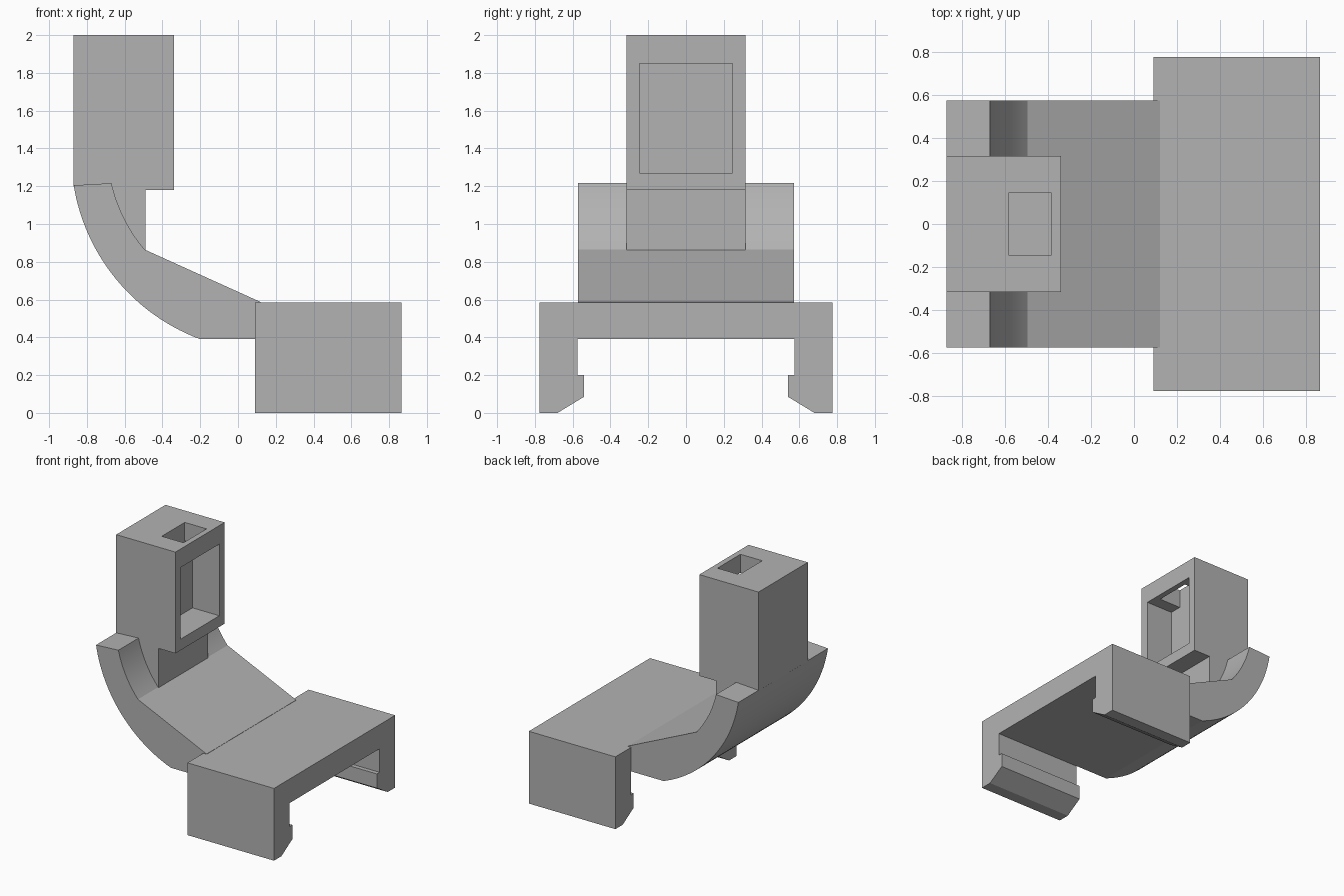
import bpy, bmesh, math
from mathutils import Vector

cube = bpy.data.objects.get("Cube")
if cube:
    bpy.data.objects.remove(cube, do_unlink=True)

grey = bpy.data.materials.new("plain grey")
grey.use_nodes = True
colour = (0.45, 0.45, 0.45, 1)
grey.diffuse_color = colour
grey.node_tree.nodes["Principled BSDF"].inputs["Base Color"].default_value = colour


def extrude(name, points, direction):
    """Make a solid by sweeping a closed outline along a direction."""
    bm = bmesh.new()
    face = bm.faces.new([bm.verts.new(p) for p in points])
    moved = bmesh.ops.extrude_face_region(bm, geom=[face])["geom"]
    verts = [g for g in moved if isinstance(g, bmesh.types.BMVert)]
    bmesh.ops.translate(bm, verts=verts, vec=Vector(direction))
    bmesh.ops.recalc_face_normals(bm, faces=bm.faces)
    mesh = bpy.data.meshes.new(name)
    bm.to_mesh(mesh)
    bm.free()
    mesh.materials.append(grey)
    obj = bpy.data.objects.new(name, mesh)
    bpy.context.collection.objects.link(obj)
    return obj


def side_profile(name, outline, half_width):
    points = [(x, -half_width, z) for x, z in outline]
    return extrude(name, points, (0, 2 * half_width, 0))


def arc(start, end, centre, steps=28):
    """Circular points running from start to end about a centre."""
    a, b = Vector(start) - Vector(centre), Vector(end) - Vector(centre)
    a0, a1 = (math.atan2(v.y, v.x) % math.tau for v in (a, b))
    result = []
    for i in range(steps + 1):
        t = i / steps
        angle, r = a0 + (a1 - a0) * t, a.length + (b.length - a.length) * t
        result.append((centre[0] + r * math.cos(angle), centre[1] + r * math.sin(angle)))
    return result


def select_only(obj):
    bpy.ops.object.select_all(action="DESELECT")
    obj.select_set(True)
    bpy.context.view_layer.objects.active = obj


# Curved arm with a sloping web that runs into the clip
centre = (0.164, 1.375)
outline = arc((-0.87, 1.205), (-0.2, 0.39), centre)
outline += [(0.12, 0.39), (0.12, 0.587)]
outline += arc((-0.495, 0.865), (-0.67, 1.216), centre, 14)
arm = side_profile("curved_arm", outline, 0.573)
select_only(arm)
bpy.ops.object.shade_smooth_by_angle(angle=math.radians(15))

# Clip with two hooked legs
half = [(0.775, 0.585), (0.775, 0), (0.68, 0), (0.54, 0.085),
        (0.54, 0.2), (0.575, 0.2), (0.575, 0.39)]
section = half + [(-y, z) for y, z in reversed(half)]
extrude("hooked_clip", [(0.09, y, z) for y, z in section], (0.775, 0, 0))

# Upright housing and its neck, rooted inside the arm
tower = side_profile("housing", [
    (-0.87, 2), (-0.34, 2), (-0.34, 1.18), (-0.49, 1.18), (-0.49, 0.8),
    (-0.6, 0.8), (-0.78, 1.1), (-0.87, 1.2)], 0.315)

# Window pocket and the smaller opening in the top
cutters = [
    side_profile("window_cutter", [(-0.58, 1.27), (-0.2, 1.27), (-0.2, 1.85), (-0.58, 1.85)], 0.247),
    side_profile("top_cutter", [(-0.58, 1.6), (-0.385, 1.6), (-0.385, 2.2), (-0.58, 2.2)], 0.147),
]
select_only(tower)
for cutter in cutters:
    cutter.hide_render = True
    mod = tower.modifiers.new(cutter.name, "BOOLEAN")
    mod.operation, mod.solver, mod.object = "DIFFERENCE", "EXACT", cutter
    bpy.ops.object.modifier_apply(modifier=mod.name)
    bpy.data.objects.remove(cutter, do_unlink=True)
